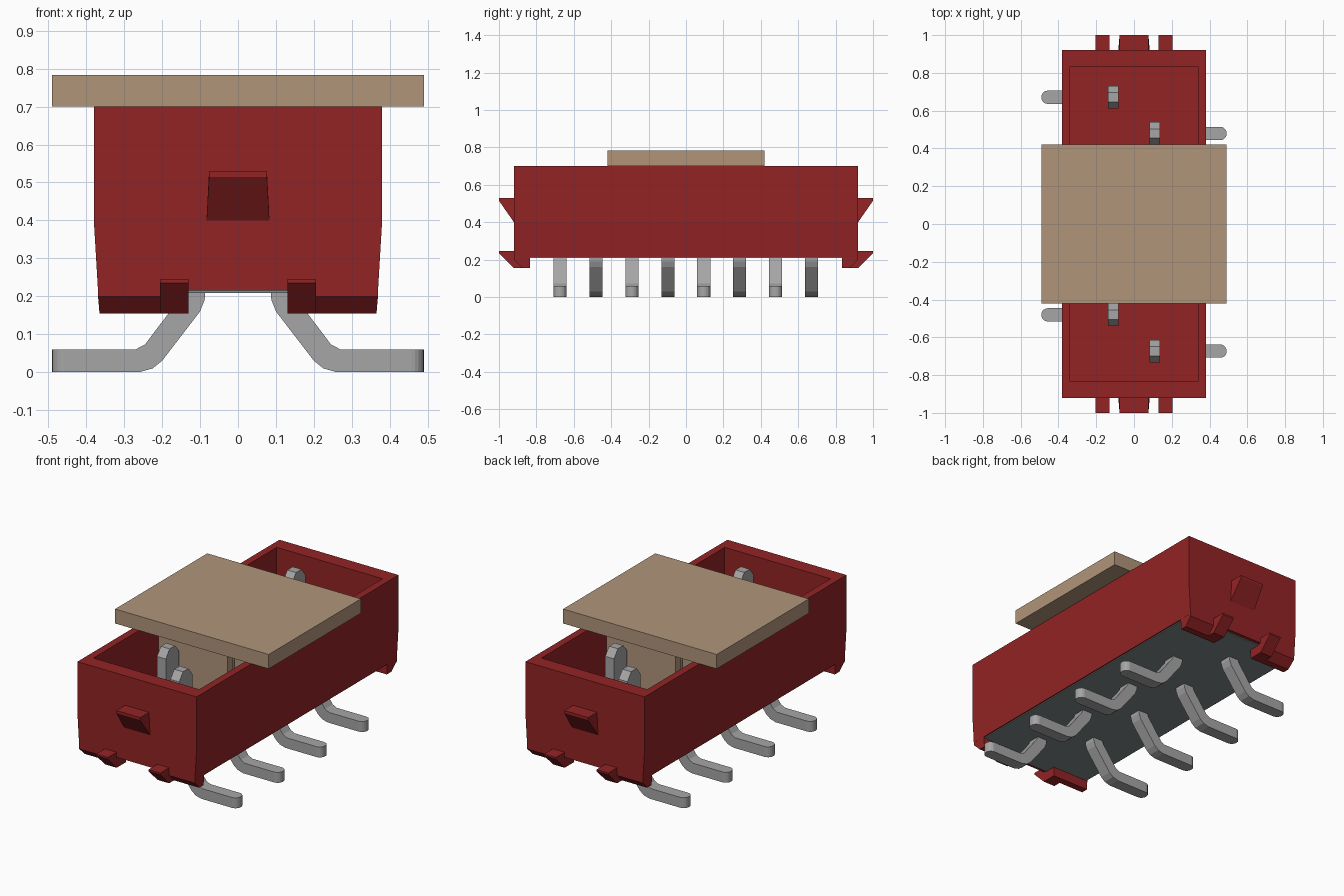
import bpy
import bmesh
from mathutils import Vector

old = bpy.data.objects.get("Cube")
if old:
    bpy.data.objects.remove(old, do_unlink=True)


def material(name, rgb):
    mat = bpy.data.materials.new(name)
    mat.use_nodes = True
    mat.diffuse_color = (*rgb, 1)
    mat.node_tree.nodes["Principled BSDF"].inputs["Base Color"].default_value = (*rgb, 1)
    return mat


RED = material("dark red plastic", (0.29, 0.017, 0.018))
TAN = material("tan plastic", (0.44, 0.30, 0.195))
METAL = material("grey metal", (0.38, 0.38, 0.38))
SLATE = material("slate grey base", (0.21, 0.25, 0.25))


def finish(bm, name, mat):
    bmesh.ops.recalc_face_normals(bm, faces=bm.faces)
    mesh = bpy.data.meshes.new(name)
    bm.to_mesh(mesh)
    bm.free()
    mesh.materials.append(mat)
    obj = bpy.data.objects.new(name, mesh)
    bpy.context.collection.objects.link(obj)
    return obj


def prism(points, axis, lo, hi):
    """Extrude an outline along x (points are y, z) or along y (points are x, z)."""
    bm = bmesh.new()
    if axis == "x":
        verts = [bm.verts.new((lo, a, b)) for a, b in points]
        step = Vector((hi - lo, 0, 0))
    else:
        verts = [bm.verts.new((a, lo, b)) for a, b in points]
        step = Vector((0, hi - lo, 0))
    face = bm.faces.new(verts)
    new = bmesh.ops.extrude_face_region(bm, geom=[face])["geom"]
    bmesh.ops.translate(bm, vec=step, verts=[v for v in new if isinstance(v, bmesh.types.BMVert)])
    bmesh.ops.recalc_face_normals(bm, faces=bm.faces)
    return bm


def box(name, mat, x, y, z):
    outline = [(x[0], z[0]), (x[1], z[0]), (x[1], z[1]), (x[0], z[1])]
    return finish(prism(outline, "y", *y), name, mat)


def flip(points, sign):
    return [(a * sign, b) for a, b in points]


# Open-topped housing with slightly tapered lower sides
half = [(0.369, 0.215), (0.38, 0.40), (0.38, 0.70)]
bm = prism(half + flip(half, -1)[::-1], "y", -0.92, 0.92)
top = max(bm.faces, key=lambda f: f.calc_center_median().z)
bmesh.ops.inset_individual(bm, faces=[top], thickness=0.06)
for v in top.verts:
    v.co.y = 0.835 if v.co.y > 0 else -0.835
bmesh.ops.inset_individual(bm, faces=[top], thickness=0)
for v in top.verts:
    v.co.z = 0.27
finish(bm, "housing", RED)

# Underside plate
box("base_plate", SLATE, (-0.362, 0.362), (-0.90, 0.90), (0.209, 0.217))

# End latches, feet and hooks
latch = [(0.91, 0.40), (0.92, 0.40), (1.0, 0.515), (1.0, 0.53), (0.91, 0.53)]
foot = [(0.835, 0.22), (0.835, 0.155), (0.875, 0.155), (0.92, 0.20), (0.92, 0.22)]
hook = [(0.835, 0.155), (0.92, 0.155), (1.0, 0.235), (1.0, 0.245), (0.835, 0.245)]
for end, sy in (("front", -1), ("back", 1)):
    bm = prism(flip(latch, sy), "x", -0.083, 0.083)
    for v in bm.verts:
        if v.co.z > 0.5:
            v.co.x *= 0.92
    finish(bm, end + "_latch", RED)
    for side, sx in (("left", 1), ("right", -1)):
        bm = prism(flip(foot, sy), "x", sx * 0.13, sx * 0.369)
        for v in bm.verts:
            if v.co.z < 0.18 and abs(v.co.x) > 0.3:
                v.co.x = sx * 0.365
        finish(bm, f"{end}_{side}_foot", RED)
        finish(prism(flip(hook, sy), "x", sx * 0.13, sx * 0.205), f"{end}_{side}_hook", RED)

# Two staggered rows of contacts with bent solder legs
leg = [(0.085, 0.23), (0.088, 0.19), (0.10, 0.16), (0.20, 0.03), (0.225, 0.01),
       (0.26, 0), (0.49, 0), (0.49, 0.06), (0.27, 0.06), (0.245, 0.073),
       (0.157, 0.19), (0.147, 0.215), (0.147, 0.23)]
pin = [(-0.06, 0.22), (0.06, 0.22), (0.06, 0.65), (0.025, 0.695), (-0.025, 0.695), (-0.06, 0.65)]
for side, sx in (("left", 1), ("right", -1)):
    for i in range(4):
        y = -sx * (0.673 - 0.385 * i)
        y = -0.673 + 0.384 * i if sx > 0 else -0.481 + 0.384 * i
        bm = prism(flip(leg, sx), "y", y - 0.035, y + 0.035)
        tips = [e for e in bm.edges if all(abs(v.co.x) > 0.48 for v in e.verts)
                and abs(e.verts[0].co.z - e.verts[1].co.z) > 0.05]
        bmesh.ops.bevel(bm, geom=tips, offset=0.033, segments=5, profile=0.5, affect="EDGES")
        finish(bm, f"{side}_leg_{i + 1}", METAL)
        bm = prism([(y + a, b) for a, b in pin], "x", sx * 0.11 - 0.028, sx * 0.11 + 0.028)
        finish(bm, f"{side}_contact_{i + 1}", METAL)

# Pickup cap with a ribbed stem sitting between the contacts
box("cap_plate", TAN, (-0.49, 0.49), (-0.42, 0.42), (0.70, 0.783))
box("cap_stem", TAN, (-0.07, 0.07), (-0.38, 0.38), (0.42, 0.71))
for i in range(5):
    y = -0.385 + 0.1925 * i
    box(f"cap_rib_{i + 1}", TAN, (-0.22, 0.22), (y - 0.025, y + 0.025), (0.42, 0.71))
